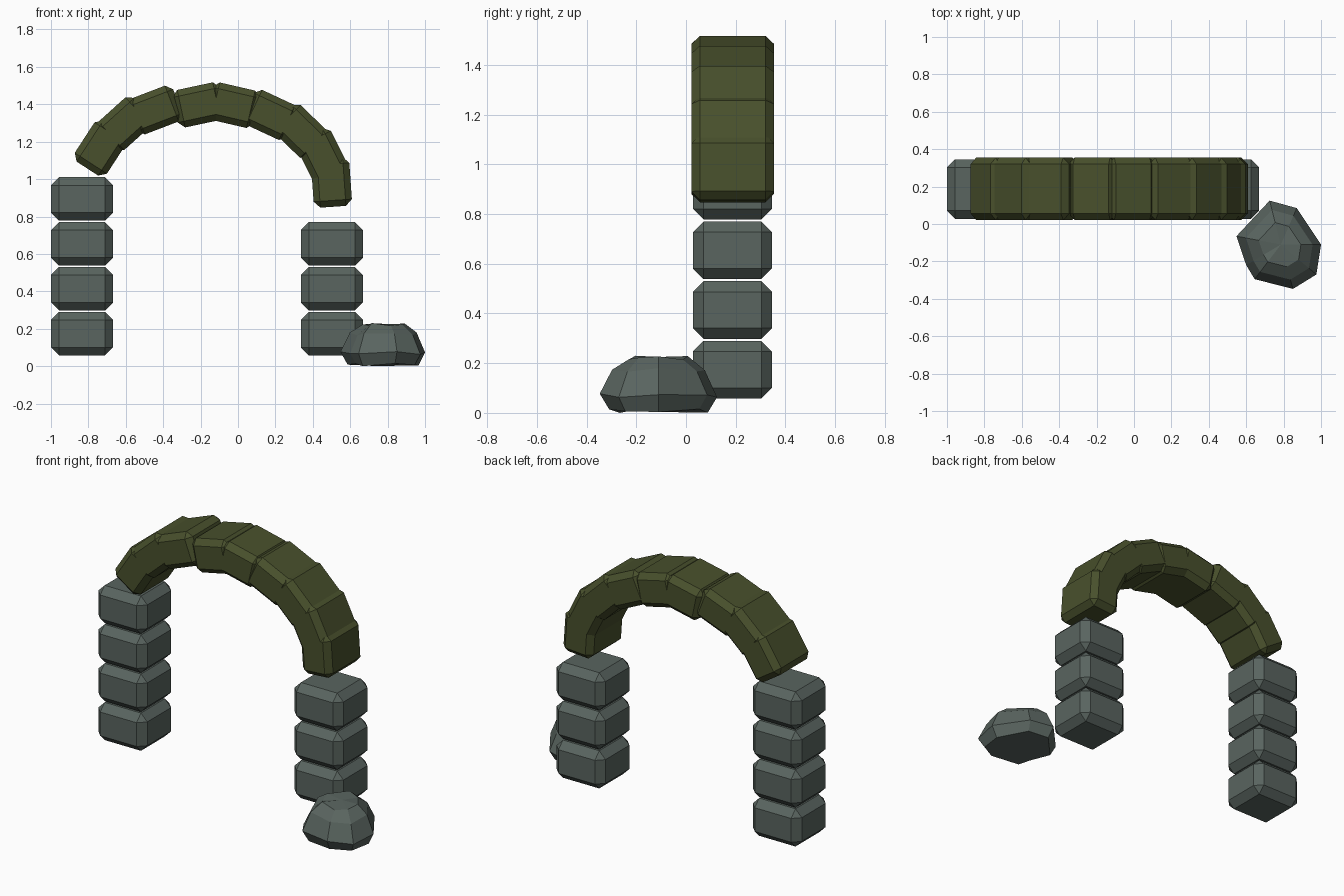
import bpy, bmesh, math
from mathutils import Matrix, Vector

if "Cube" in bpy.data.objects:
    bpy.data.objects.remove(bpy.data.objects["Cube"])


def material(name, rgb):
    m = bpy.data.materials.new(name)
    m.diffuse_color = (*rgb, 1)
    m.use_nodes = True
    m.node_tree.nodes["Principled BSDF"].inputs["Base Color"].default_value = m.diffuse_color
    return m


STONE = material("grey stone", (0.10, 0.128, 0.115))
MOSS = material("moss green", (0.065, 0.08, 0.025))


def finish(name, bm, mat):
    bmesh.ops.recalc_face_normals(bm, faces=bm.faces)
    me = bpy.data.meshes.new(name)
    bm.to_mesh(me)
    bm.free()
    me.materials.append(mat)
    ob = bpy.data.objects.new(name, me)
    bpy.context.collection.objects.link(ob)
    return ob


def add_block(bm, centre, size, bevel, angle=0):
    """Chamfered box turned about y, added to bm."""
    part = bmesh.new()
    bmesh.ops.create_cube(part, size=1, matrix=Matrix.Diagonal((*size, 1)))
    bmesh.ops.bevel(part, geom=part.edges[:], offset=bevel, segments=1,
                    profile=0.5, affect='EDGES')
    part.transform(Matrix.Translation(centre)
                   @ Matrix.Rotation(-math.radians(angle), 4, 'Y'))
    tmp = bpy.data.meshes.new("tmp")
    part.to_mesh(tmp)
    part.free()
    bm.from_mesh(tmp)
    bpy.data.meshes.remove(tmp)


# Pillars: stacks of chamfered stones
for name, x, count in (("left_pillar", -0.834, 4), ("right_pillar", 0.502, 3)):
    bm = bmesh.new()
    for i in range(count):
        add_block(bm, (x, 0.187, 0.174 + 0.24 * i), (0.333, 0.318, 0.232), 0.043)
    finish(name, bm, STONE)

# Arch stones: middle of the outer face (x, z) and tilt in degrees
THICK = 0.205
ARCH = [(-0.82, 1.222, 57), (-0.674, 1.372, 42), (-0.481, 1.465, 21),
        (-0.23, 1.497, 12), (-0.003, 1.495, -13), (0.217, 1.436, -25),
        (0.404, 1.329, -44), (0.54, 1.171, -63.5), (0.602, 0.99, -86)]
bm = bmesh.new()
for x, z, tilt in ARCH:
    a = math.radians(tilt)
    centre = (x + math.sin(a) * THICK / 2, 0.188, z - math.cos(a) * THICK / 2)
    add_block(bm, centre, (0.262, 0.333, THICK), 0.034, tilt)
finish("arch", bm, MOSS)

# Boulder: rings lofted from one irregular outline
OUTLINE = [(0.548, -0.065), (0.60, -0.22), (0.645, -0.295), (0.85, -0.347),
           (0.975, -0.27), (1.0, -0.11), (0.87, 0.085), (0.725, 0.125)]
MID = Vector((0.785, -0.11))
RINGS = [(0.008, 0.84), (0.07, 1.0), (0.172, 0.79), (0.222, 0.5)]
bm = bmesh.new()
rings = []
for k, (z, s) in enumerate(RINGS):
    ring = []
    for i, p in enumerate(OUTLINE):
        q = MID + (Vector(p) - MID) * s
        wobble = 0.008 * math.sin(2.4 * i + k)
        ring.append(bm.verts.new((q.x, q.y, max(0, z + wobble))))
    rings.append(ring)
n = len(OUTLINE)
for low, high in zip(rings, rings[1:]):
    for i in range(n):
        j = (i + 1) % n
        bm.faces.new((low[i], low[j], high[j], high[i]))
bm.faces.new(rings[0])
top = bm.verts.new((MID.x, MID.y, 0.225))
for i in range(n):
    bm.faces.new((rings[-1][i], rings[-1][(i + 1) % n], top))
finish("boulder", bm, STONE)
